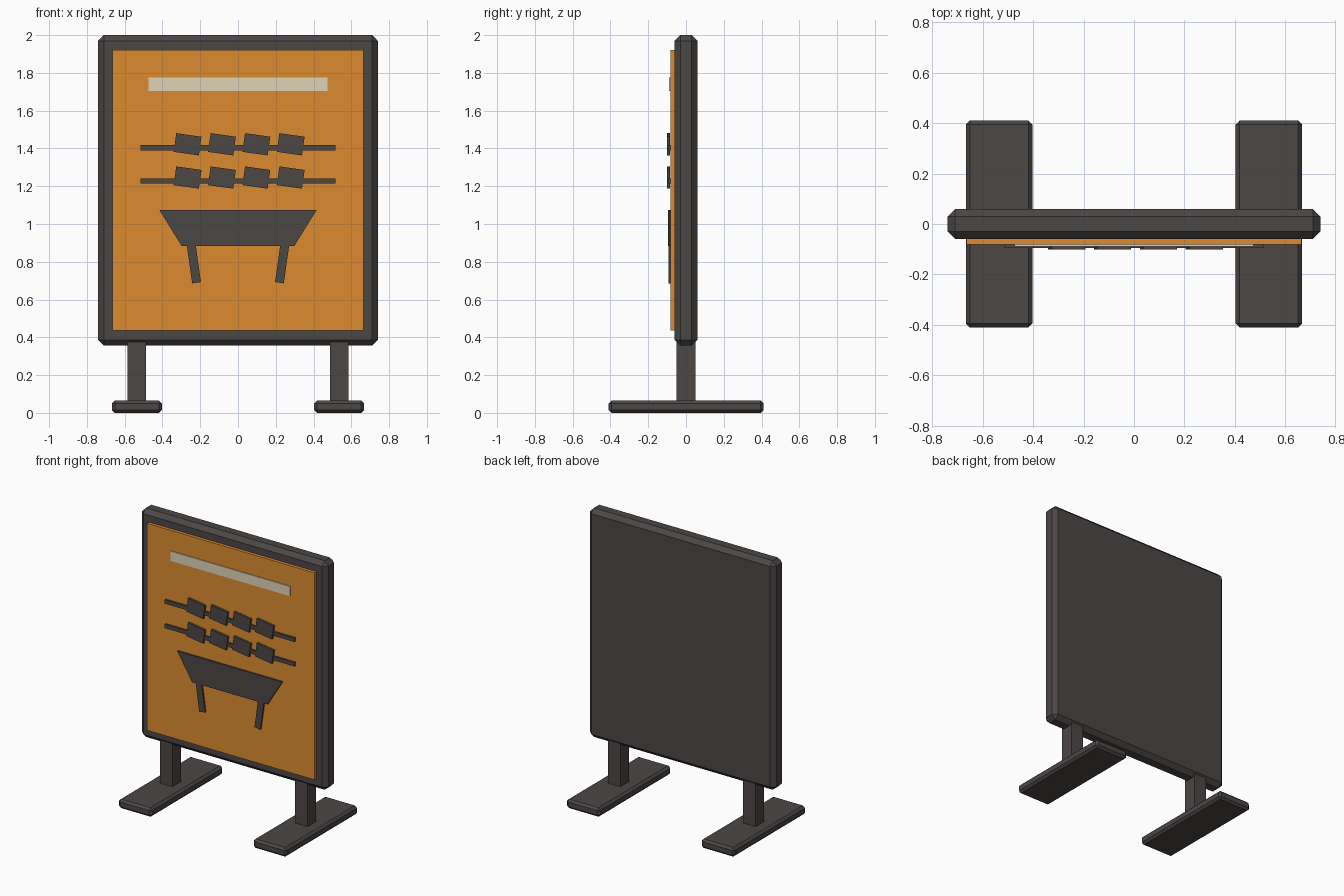
import bpy
import bmesh
from math import radians

if "Cube" in bpy.data.objects:
    bpy.data.objects.remove(bpy.data.objects["Cube"])


def material(name, rgb):
    m = bpy.data.materials.new(name)
    m.diffuse_color = (*rgb, 1)
    m.use_nodes = True
    m.node_tree.nodes["Principled BSDF"].inputs["Base Color"].default_value = m.diffuse_color
    return m


DARK = material("dark_metal", (0.07, 0.063, 0.06))
ORANGE = material("orange_panel", (0.72, 0.26, 0.03))
CREAM = material("cream", (0.73, 0.66, 0.47))


def finish(name, bm, mat):
    bmesh.ops.recalc_face_normals(bm, faces=bm.faces)
    mesh = bpy.data.meshes.new(name)
    bm.to_mesh(mesh)
    bm.free()
    mesh.materials.append(mat)
    ob = bpy.data.objects.new(name, mesh)
    bpy.context.collection.objects.link(ob)
    return ob


def box(name, center, size, mat=DARK, chamfer=0, tilt=0):
    bm = bmesh.new()
    bmesh.ops.create_cube(bm, size=1)
    bmesh.ops.scale(bm, vec=size, verts=bm.verts)
    ob = finish(name, bm, mat)
    ob.location = center
    ob.rotation_euler.y = radians(tilt)
    if chamfer:
        bev = ob.modifiers.new("chamfer", 'BEVEL')
        bev.width = chamfer
        bev.segments = 1
    return ob


def plate(name, outline, y0, y1, mat=DARK):
    bm = bmesh.new()
    face = bm.faces.new([bm.verts.new((x, y0, z)) for x, z in outline])
    new = bmesh.ops.extrude_face_region(bm, geom=[face])["geom"]
    verts = [v for v in new if isinstance(v, bmesh.types.BMVert)]
    bmesh.ops.translate(bm, vec=(0, y1 - y0, 0), verts=verts)
    return finish(name, bm, mat)


# board frame, coloured panel and header strip
box("board", (0, 0, 1.178), (1.48, 0.12, 1.644), chamfer=0.03)
box("panel", (0, -0.07, 1.178), (1.33, 0.024, 1.486), ORANGE)
box("header_strip", (0, -0.084, 1.74), (0.95, 0.01, 0.07), CREAM)

# two skewers with tilted chunks
for row, z in enumerate((1.404, 1.228), 1):
    box(f"skewer_{row}", (0, -0.089, z), (1.03, 0.014, 0.028))
    for i in range(4):
        box(f"skewer_{row}_chunk_{i + 1}", (-0.267 + 0.182 * i, -0.093, z + 0.018),
            (0.135, 0.016, 0.1), tilt=8)

# grill bowl
plate("grill_bowl", [(-0.417, 1.075), (0.417, 1.075), (0.298, 0.883), (-0.298, 0.883)],
      -0.095, -0.08)

# grill legs, stand posts and feet on both sides
for side, s in (("left", -1), ("right", 1)):
    box(f"grill_leg_{side}", (s * 0.234, -0.087, 0.793), (0.047, 0.013, 0.21), tilt=s * 8)
    box(f"post_{side}", (s * 0.536, 0, 0.21), (0.1, 0.1, 0.35))
    box(f"foot_{side}", (s * 0.535, 0, 0.0325), (0.264, 0.82, 0.065), chamfer=0.015)
